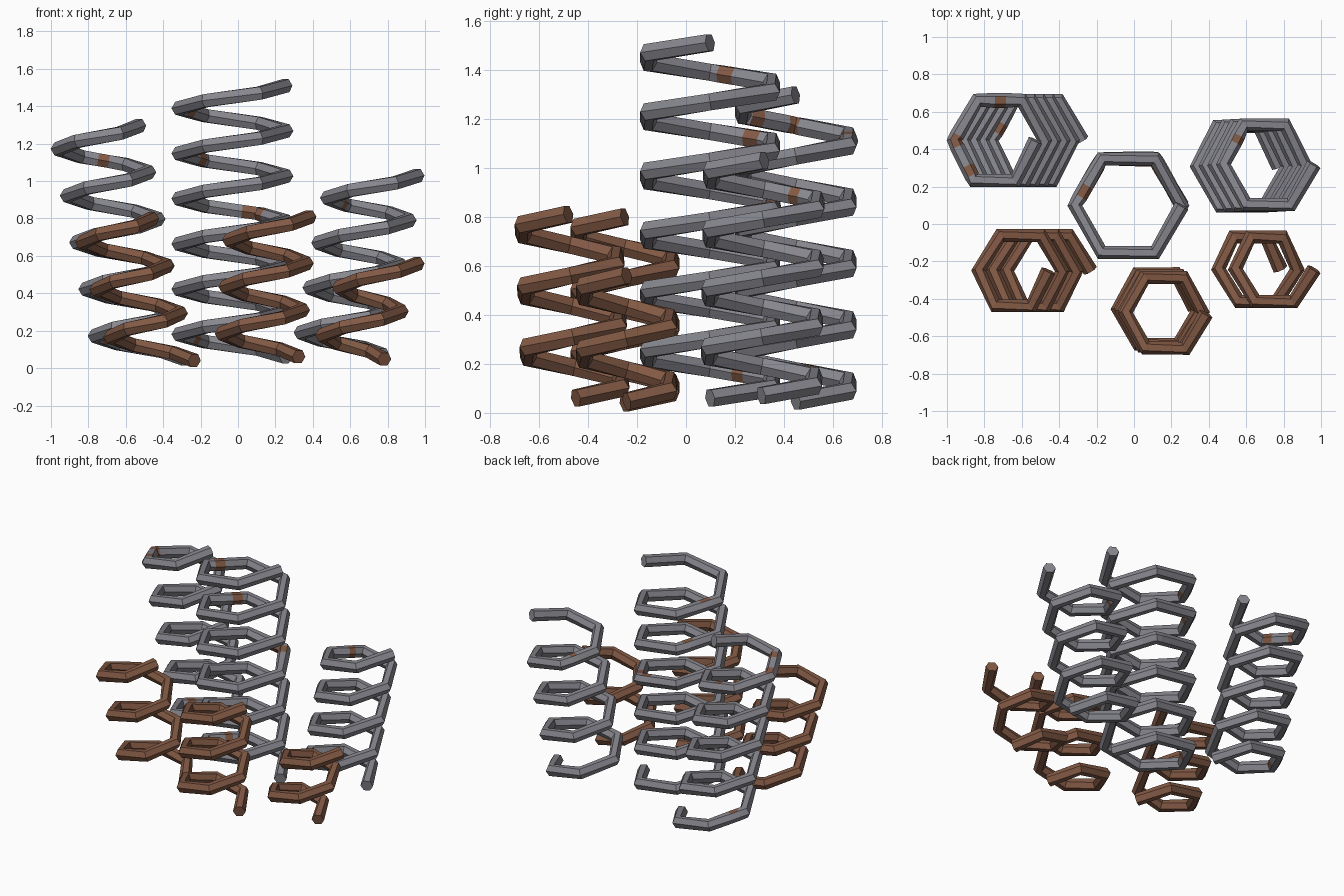
import bpy, bmesh, math
from mathutils import Vector

if "Cube" in bpy.data.objects:
    bpy.data.objects.remove(bpy.data.objects["Cube"])

TUBE = 0.04   # wire radius
SIDES = 6     # wire sides, also corners per turn


def material(name, color):
    m = bpy.data.materials.new(name)
    m.diffuse_color = (*color, 1.0)
    m.use_nodes = True
    m.node_tree.nodes["Principled BSDF"].inputs["Base Color"].default_value = m.diffuse_color
    return m


STEEL = material("grey steel", (0.24, 0.24, 0.27))
RUST = material("brown rust", (0.225, 0.10, 0.058))


def spring(name, mat, centre, radii, lean, z0, pitch, turns, patches=()):
    """Six-cornered coil, counterclockwise from the right, sheared by lean per turn."""
    def corner(j):
        t, a = j / 6, j * math.pi / 3
        return Vector((centre[0] + lean[0] * t + radii[0] * math.cos(a),
                       centre[1] + lean[1] * t + radii[1] * math.sin(a),
                       z0 + pitch * t))

    def direction(j):
        return (corner(j + 1) - corner(j)).normalized()

    last = turns * 6
    stops = [float(j) for j in range(last + 1)]
    for a, b in patches:
        stops += [a * 6, b * 6]
    stops.sort()

    bm = bmesh.new()
    rings = []
    for s in stops:
        j = min(int(s), last - 1)
        pos = corner(j).lerp(corner(j + 1), s - j)
        tangent = direction(j)
        if s == int(s) and 0 < s < last:
            tangent = (direction(j - 1) + direction(j)).normalized()
        side = tangent.cross(Vector((0, 0, 1))).normalized()   # points outwards
        up = side.cross(tangent)
        ring = []
        for k in range(SIDES):
            a = k * 2 * math.pi / SIDES
            ring.append(bm.verts.new(pos + TUBE * (side * math.cos(a) + up * math.sin(a))))
        rings.append(ring)

    for i in range(len(rings) - 1):
        mid = (stops[i] + stops[i + 1]) / 12
        rusty = any(a < mid < b for a, b in patches)
        for k in range(SIDES):
            n = (k + 1) % SIDES
            f = bm.faces.new((rings[i][k], rings[i][n], rings[i + 1][n], rings[i + 1][k]))
            # rust spots cover the top and inner sides of the wire
            f.material_index = 1 if rusty and k in (1, 2, 3) else 0
    bm.faces.new(rings[0])
    bm.faces.new(rings[-1])
    bmesh.ops.recalc_face_normals(bm, faces=bm.faces)

    mesh = bpy.data.meshes.new(name)
    bm.to_mesh(mesh)
    bm.free()
    mesh.materials.append(mat)
    if patches:
        mesh.materials.append(RUST)
    bpy.context.collection.objects.link(bpy.data.objects.new(name, mesh))


# tall steel springs at the back, with small rust spots
spring("steel_spring_left", STEEL, (-0.509, 0.447), (0.23, 0.247), (-0.0495, 0),
       0.047, 0.25, 5, [(0.43, 0.47), (4.23, 4.27), (4.48, 4.53), (4.61, 4.65)])
spring("steel_spring_middle", STEEL, (-0.03, 0.098), (0.286, 0.289), (0, 0),
       0.06, 0.2417, 6, [(0.40, 0.43), (3.12, 3.16), (3.18, 3.22), (4.36, 4.40), (5.43, 5.47)])
spring("steel_spring_right", STEEL, (0.544, 0.307), (0.23, 0.247), (0.047, 0.003),
       0.07, 0.24, 4, [(3.38, 3.41)])

# short rusty springs at the front
spring("rusty_spring_left", RUST, (-0.438, -0.25), (0.205, 0.217), (-0.075, 0),
       0.04, 0.2533, 3)
spring("rusty_spring_middle", RUST, (0.115, -0.45), (0.21, 0.215), (0.02, -0.01),
       0.06, 0.25, 3)
spring("rusty_spring_right", RUST, (0.595, -0.242), (0.188, 0.199), (0.09, 0),
       0.047, 0.2565, 2)
